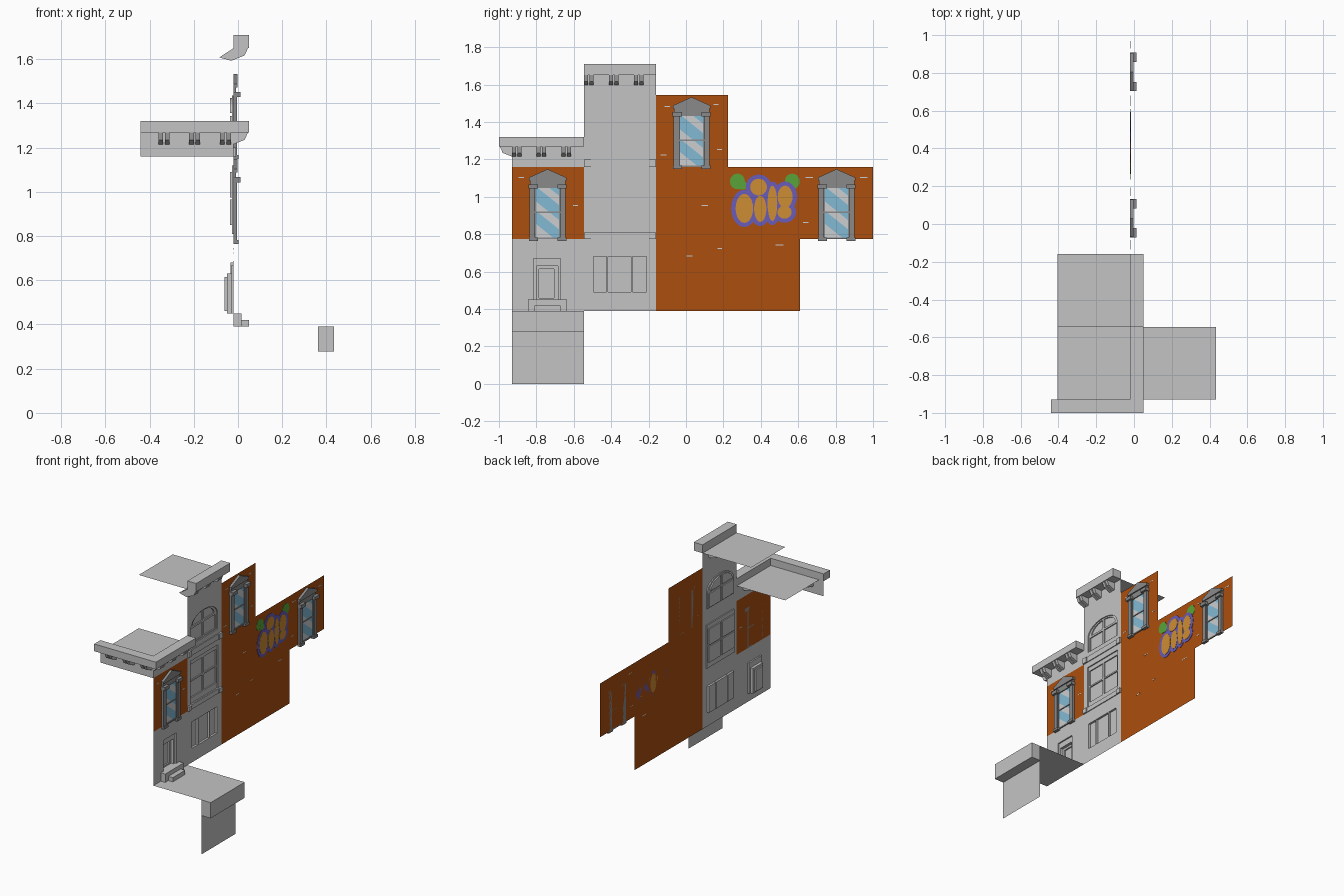
import bpy, bmesh, math, random
from mathutils import Matrix

if "Cube" in bpy.data.objects:
    bpy.data.objects.remove(bpy.data.objects["Cube"])

random.seed(4)
WALL = -0.02          # x of the street facade, which faces +x


def material(name, r, g, b):
    m = bpy.data.materials.new(name)
    lin = [((c / 255 + 0.055) / 1.055) ** 2.4 for c in (r, g, b)]
    m.diffuse_color = (*lin, 1)
    m.use_nodes = True
    m.node_tree.nodes["Principled BSDF"].inputs["Base Color"].default_value = m.diffuse_color
    return m


STONE = material("pale_stone", 196, 196, 196)
TRIM = material("grey_trim", 138, 138, 138)
BRICK = material("orange_brick", 172, 78, 14)
BLUE = material("glass_blue", 130, 186, 212)
SHINE = material("glass_shine", 203, 205, 207)
PURPLE = material("paint_purple", 104, 92, 184)
ORANGE = material("paint_orange", 206, 140, 50)
GREEN = material("paint_green", 88, 164, 56)


def add(name, bm, *mats):
    me = bpy.data.meshes.new(name)
    bm.to_mesh(me)
    bm.free()
    for m in mats:
        me.materials.append(m)
    ob = bpy.data.objects.new(name, me)
    bpy.context.collection.objects.link(ob)
    return ob


def box(name, x, y, z, mat):
    bm = bmesh.new()
    bmesh.ops.create_cube(bm, size=1)
    for v in bm.verts:
        v.co = [r[0] + (c + 0.5) * (r[1] - r[0]) for c, r in zip(v.co, (x, y, z))]
    return add(name, bm, mat)


def quad(name, pts, mat):
    bm = bmesh.new()
    bm.faces.new([bm.verts.new(p) for p in pts])
    return add(name, bm, mat)


def prism(name, pts, a, b, place, mat):
    """Solid from a 2D outline swept from a to b; place maps (u, v, w) to xyz."""
    bm = bmesh.new()
    lo, hi = ([bm.verts.new(place(u, v, w)) for u, v in pts] for w in (a, b))
    bm.faces.new(lo)
    bm.faces.new(hi[::-1])
    for i in range(len(pts)):
        j = (i + 1) % len(pts)
        bm.faces.new((lo[i], hi[i], hi[j], lo[j]))
    bmesh.ops.recalc_face_normals(bm, faces=bm.faces)
    return add(name, bm, mat)


def plate(name, pts, x0, x1, mat):
    return prism(name, pts, x0, x1, lambda u, v, w: (w, u, v), mat)


def sheet(name, outline, holes, x, mat):
    """Flat facade panel facing +x, with cut openings."""
    cu = bpy.data.curves.new(name, 'CURVE')
    cu.dimensions, cu.fill_mode = '2D', 'BOTH'
    for loop in [outline] + holes:
        sp = cu.splines.new('POLY')
        sp.points.add(len(loop) - 1)
        for p, (u, v) in zip(sp.points, loop):
            p.co = (u, v, 0, 1)
        sp.use_cyclic_u = True
    tmp = bpy.data.objects.new(name + "_curve", cu)
    bpy.context.collection.objects.link(tmp)
    dg = bpy.context.evaluated_depsgraph_get()
    me = bpy.data.meshes.new_from_object(tmp.evaluated_get(dg))
    bpy.data.objects.remove(tmp)
    bm = bmesh.new()
    bm.from_mesh(me)
    bpy.data.meshes.remove(me)
    bm.transform(Matrix(((0, 0, 1, x), (1, 0, 0, 0), (0, 1, 0, 0), (0, 0, 0, 1))))
    bm.normal_update()
    bmesh.ops.reverse_faces(bm, faces=[f for f in bm.faces if f.normal.x < 0])
    return add(name, bm, mat)


def recess(name, loop, x0, x1, holes, mat):
    """Pocket behind an opening: reveal walls plus a back panel."""
    bm = bmesh.new()
    a, b = ([bm.verts.new((x, u, v)) for u, v in loop] for x in (x0, x1))
    for i in range(len(loop)):
        j = (i + 1) % len(loop)
        bm.faces.new((a[i], b[i], b[j], a[j]))
    add(name + "_reveal", bm, mat)
    sheet(name + "_back", loop, holes, x1, mat)


def rect(y0, y1, z0, z1):
    return [(y0, z0), (y1, z0), (y1, z1), (y0, z1)]


def ellipse(y, z, ry, rz, a0=0, a1=360, n=20):
    k = n if a1 - a0 == 360 else n - 1
    return [(y + ry * math.cos(math.radians(a0 + (a1 - a0) * i / k)),
             z + rz * math.sin(math.radians(a0 + (a1 - a0) * i / k))) for i in range(n)]


# stone facade with door, shop window and tower window openings
TC = -0.3525
door = rect(-0.815, -0.67, 0.45, 0.67)
shop = [rect(-0.495, -0.425, 0.49, 0.68), rect(-0.418, -0.294, 0.49, 0.68),
        rect(-0.286, -0.21, 0.49, 0.68)]
mid = rect(TC - 0.155, TC + 0.155, 0.81, 1.12)
arch = [(TC - 0.15, 1.235), (TC + 0.15, 1.235)] + ellipse(TC, 1.35, 0.15, 0.085, 0, 180)
sheet("stone_facade",
      [(-0.93, 0.39), (-0.16, 0.39), (-0.16, 1.65), (-0.545, 1.65), (-0.545, 0.775), (-0.93, 0.775)],
      [door, mid, arch] + shop, WALL, STONE)

# recessed door
door_in = rect(-0.80, -0.685, 0.45001, 0.63)
panel = rect(-0.785, -0.705, 0.46, 0.615)
recess("door_surround", door, WALL, -0.03, [door_in], STONE)
recess("door", door_in, -0.03, -0.05, [panel], STONE)
recess("door_panel", panel, -0.05, -0.06, [], STONE)
for i, s in enumerate(shop):
    recess(f"shop_window_{i}", s, WALL, -0.035, [], STONE)

# tower windows: sash panes set into the openings
panes = [rect(c - 0.068, c + 0.068, *z) for c in (TC - 0.075, TC + 0.075)
         for z in ((0.85, 0.965), (0.975, 1.09))]
recess("tower_window", mid, WALL, -0.028, panes, STONE)
arch_panes = [rect(c - 0.065, c + 0.065, 1.243, 1.343) for c in (TC - 0.073, TC + 0.073)]
for s in (-1, 1):
    c = TC + s * 0.008
    a = (0, 90) if s > 0 else (90, 180)
    arch_panes.append([(c, 1.357)] + ellipse(c, 1.357, 0.115, 0.068, *a, n=10))
recess("arched_window", arch, WALL, -0.028, arch_panes, STONE)
for i, p in enumerate(panes + arch_panes):
    recess(f"tower_pane_{i}", p, -0.028, -0.036, [], STONE)

# tower sill, ledge and their end blocks
for name, z0, z1 in (("sill", 0.775, 0.808), ("ledge", 1.16, 1.2)):
    box(f"tower_{name}", (WALL, -0.014), (-0.507, -0.198), (z0, z1), STONE)
    for s in (-1, 1):
        c = TC + s * 0.174
        box(f"tower_{name}_end", (WALL, -0.008), (c - 0.0185, c + 0.0185), (z0, z1), STONE)

# brick walls
sheet("brick_wall_left", rect(-0.93, -0.545, 0.775, 1.16), [], WALL, BRICK)
sheet("brick_wall_right",
      [(-0.16, 0.39), (0.61, 0.39), (0.61, 0.775), (1.0, 0.775), (1.0, 1.16),
       (0.225, 1.16), (0.225, 1.545), (-0.16, 1.545)], [], WALL, BRICK)
chips = [(-0.1, 1.48), (0.16, 1.49), (-0.12, 1.22), (0.18, 1.25), (0.18, 0.72), (0.02, 0.68),
         (0.5, 0.74), (0.66, 1.1), (0.95, 1.1), (0.64, 0.86), (0.1, 0.95), (-0.88, 1.1), (-0.59, 0.95)]
for y, z in chips:
    w = random.uniform(0.012, 0.022)
    plate("brick_chip", rect(y - w, y + w, z, z + 0.006), WALL, WALL + 0.001, SHINE)


# pedimented windows on the brick
def window(c, b):
    # striped glass: cut along diagonals, coloured by band
    bm = bmesh.new()
    x = WALL + 0.003
    bm.faces.new([bm.verts.new((x, u, v)) for u, v in rect(c - 0.075, c + 0.075, b, b + 0.28)])
    cuts = (0.03, 0.10, 0.15, 0.23, 0.28)
    for d in cuts:
        bmesh.ops.bisect_plane(bm, geom=bm.verts[:] + bm.edges[:] + bm.faces[:],
                               plane_co=(x, c, b + d), plane_no=(0, 0.8, 1))
    for f in bm.faces:
        m = f.calc_center_median()
        d = m.z - b + 0.8 * (m.y - c)
        f.material_index = sum(d > k for k in cuts) % 2
    add("window_glass", bm, SHINE, BLUE)
    box("window_mid_rail", (WALL, -0.012), (c - 0.07, c + 0.07), (b + 0.138, b + 0.146), TRIM)
    box("window_head", (WALL, -0.01), (c - 0.095, c + 0.095), (b + 0.272, b + 0.32), TRIM)
    box("window_foot", (WALL, -0.012), (c - 0.07, c + 0.07), (b - 0.002, b + 0.008), TRIM)
    for s in (-1, 1):
        def side(a, d):
            return tuple(sorted((c + s * a, c + s * d)))
        box("window_sash", (WALL, -0.013), side(0.062, 0.07), (b, b + 0.272), TRIM)
        box("window_pilaster", (WALL, -0.004), side(0.066, 0.096), (b, b + 0.27), TRIM)
        box("window_capital", (WALL, 0.012), side(0.052, 0.102), (b + 0.268, b + 0.292), TRIM)
        box("window_base", (WALL, 0.002), side(0.052, 0.1), (b - 0.012, b + 0.006), TRIM)
    plate("window_pediment", [(c - 0.1, b + 0.312), (c + 0.1, b + 0.312), (c + 0.1, b + 0.328),
                              (c, b + 0.373), (c - 0.1, b + 0.328)], WALL, -0.002, TRIM)


for c, b in ((-0.74, 0.775), (0.03, 1.16), (0.805, 0.775)):
    window(c, b)

# abstract spray-painted mural: round blobs on a purple backing
blobs = [(0.312, 0.938, 0.047, 0.078), (0.388, 1.052, 0.045, 0.045), (0.397, 0.935, 0.033, 0.07),
         (0.462, 0.965, 0.026, 0.095), (0.53, 1.0, 0.04, 0.06), (0.527, 0.918, 0.038, 0.035)]
for i, (y, z, ry, rz) in enumerate(blobs):
    plate("mural_backing", ellipse(y, z, ry + 0.024, rz + 0.022), WALL, -0.0175 + i * 0.0001, PURPLE)
    plate("mural_blob", ellipse(y, z, ry, rz), WALL, -0.0155 + i * 0.0001, ORANGE)
for y, s in ((0.275, 1), (0.568, -1)):
    plate("mural_leaf", ellipse(y, 1.082, 0.04, 0.042), WALL, -0.0185, GREEN)
    plate("mural_leaf_tip", ellipse(y + s * 0.025, 1.06, 0.03, 0.022), WALL, -0.0182, GREEN)


# cornices with paired brackets running through the wall
def brackets(start, step, top, place):
    prof = [(0.065, top), (0.05, top - 0.033), (-0.01, top - 0.057), (-0.065, top - 0.042), (0, top)]
    for i in range(3):
        for off in (0, 0.029):
            a = start + i * step + off
            prism("cornice_bracket", prof, a, a + 0.021, place, STONE)


def to_street(o, z, w):
    return (WALL + o, w, z)


def to_side(o, z, w):
    return (w, -0.93 - o, z)


box("upper_cornice", (WALL, 0.05), (-0.545, -0.16), (1.65, 1.71), STONE)
box("lower_cornice_street", (WALL, 0.05), (-1.0, -0.545), (1.268, 1.32), STONE)
box("lower_cornice_side", (-0.44, WALL), (-1.0, -0.93), (1.268, 1.32), STONE)
brackets(-0.545, 0.134, 1.65, to_street)
brackets(-0.93, 0.132, 1.268, to_street)
brackets(-0.36, 0.139, 1.268, to_side)
sheet("lower_frieze_street", rect(-0.93, -0.545, 1.16, 1.27), [], WALL, STONE)
quad("lower_frieze_side", [(-0.44, -0.93, 1.16), (WALL, -0.93, 1.16),
                           (WALL, -0.93, 1.27), (-0.44, -0.93, 1.27)], STONE)

# flat roofs
for name, y0, y1, z in (("lower_roof", -0.93, -0.545, 1.268), ("upper_roof", -0.545, -0.16, 1.65)):
    quad(name, [(-0.405, y0, z), (WALL, y0, z), (WALL, y1, z), (-0.405, y1, z)], STONE)

# door steps, sidewalk, curb and the wall below it
box("upper_step", (WALL, 0.015), (-0.845, -0.635), (0.39, 0.45), STONE)
box("lower_step", (0.015, 0.05), (-0.81, -0.67), (0.39, 0.42), STONE)
quad("sidewalk", [(WALL, -0.93, 0.39), (0.362, -0.93, 0.39),
                  (0.362, -0.545, 0.39), (WALL, -0.545, 0.39)], STONE)
box("curb", (0.362, 0.435), (-0.93, -0.545), (0.278, 0.39), STONE)
quad("curb_wall", [(0.362, -0.93, 0), (0.362, -0.545, 0),
                   (0.362, -0.545, 0.278), (0.362, -0.93, 0.278)], STONE)
